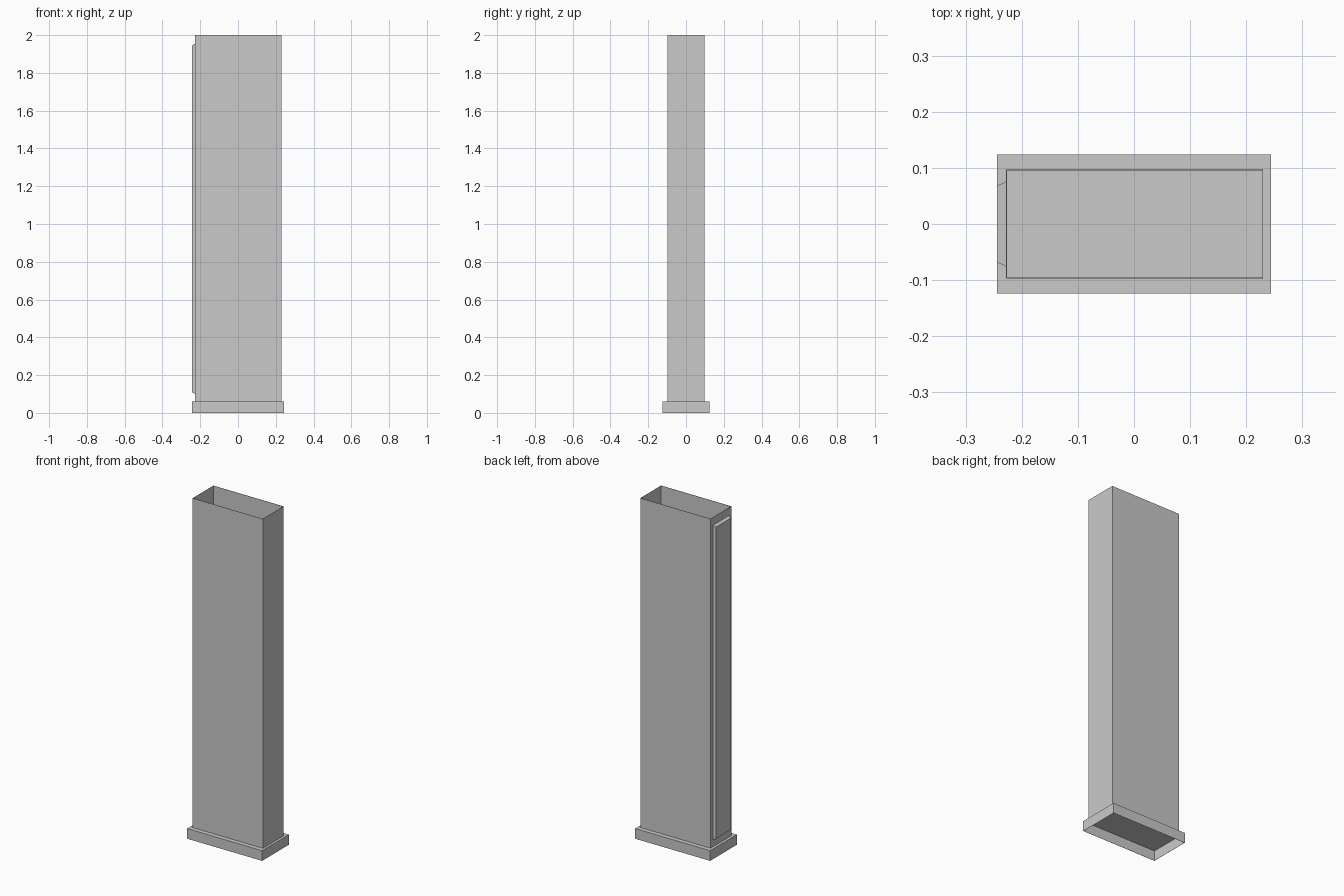
import bpy
import bmesh

default = bpy.data.objects.get("Cube")
if default:
    bpy.data.objects.remove(default, do_unlink=True)

# Single grey finish
grey = bpy.data.materials.new("light grey")
grey.use_nodes = True
colour = (0.59, 0.59, 0.59, 1)
grey.diffuse_color = colour
grey.node_tree.nodes["Principled BSDF"].inputs["Base Color"].default_value = colour


def make_box(name, low, high, open_side=None, wall=0):
    """Axis-aligned box; open_side drops the faces whose normal has that z direction."""
    bm = bmesh.new()
    bmesh.ops.create_cube(bm, size=1)
    for v in bm.verts:
        for i in range(3):
            v.co[i] = high[i] if v.co[i] > 0 else low[i]
    bm.normal_update()
    if open_side:
        gone = [f for f in bm.faces if f.normal.z * open_side > 0.9]
        bmesh.ops.delete(bm, geom=gone, context='FACES')
    mesh = bpy.data.meshes.new(name)
    bm.to_mesh(mesh)
    bm.free()
    mesh.materials.append(grey)
    obj = bpy.data.objects.new(name, mesh)
    bpy.context.scene.collection.objects.link(obj)
    if wall:
        shell = obj.modifiers.new("thin wall", 'SOLIDIFY')
        shell.thickness = wall
        shell.offset = -1
    return obj


# Plinth: shallow tray opening downwards
make_box("base_plinth", (-0.244, -0.124, 0), (0.244, 0.124, 0.06),
         open_side=-1, wall=0.001)

# Tall hollow shaft, open at the top, with its floor resting in the plinth
make_box("shaft", (-0.228, -0.097, 0.0595), (0.23, 0.097, 2),
         open_side=1, wall=0.002)

# Raised side panel with bevelled edges
panel = make_box("side_panel", (-0.244, -0.076, 0.1), (-0.227, 0.076, 1.955))
for v in panel.data.vertices:
    if v.co.x < -0.24:
        v.co.y *= 0.9
        v.co.z += 0.01 if v.co.z < 1 else -0.01
